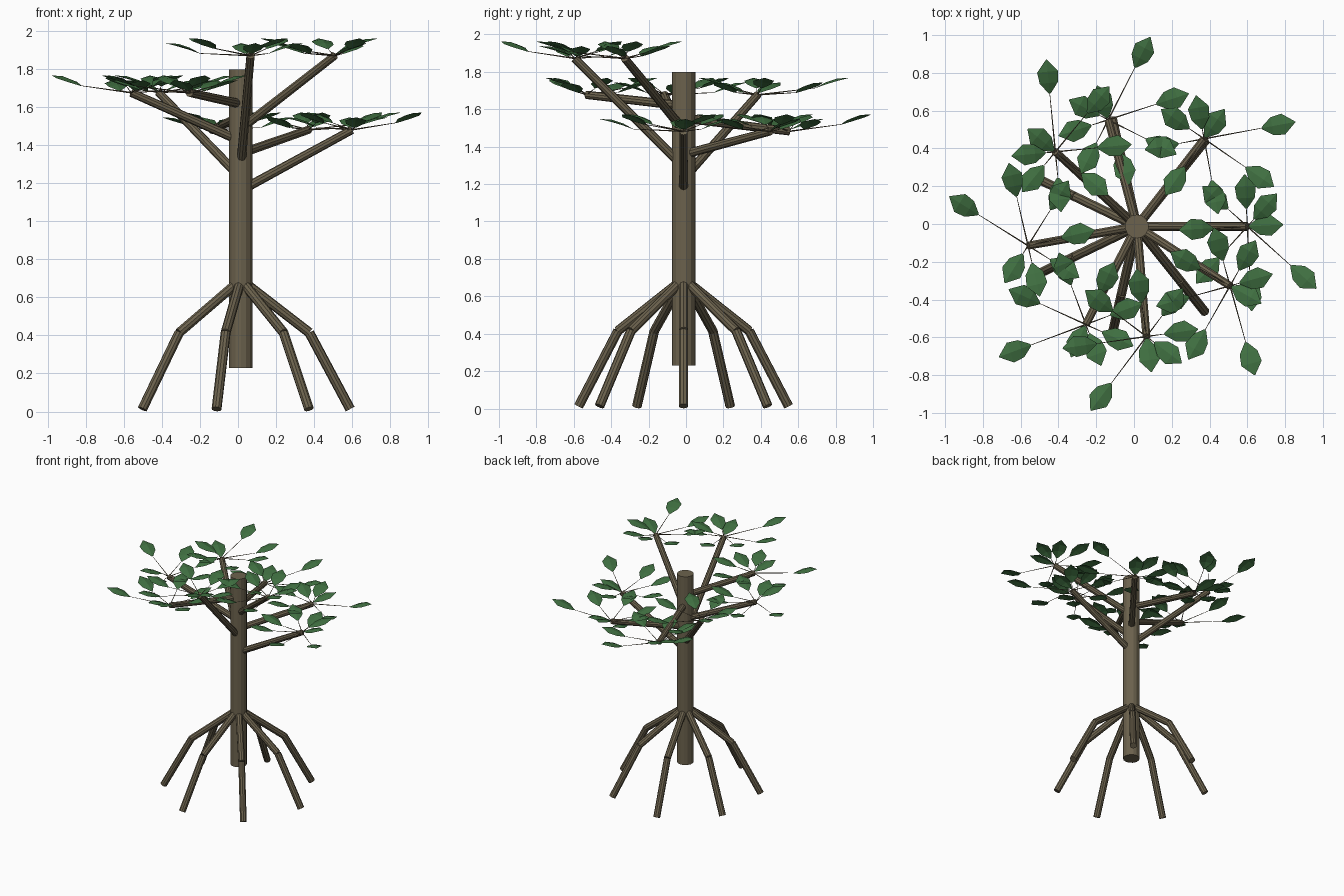
import bpy, bmesh, math
from mathutils import Vector, Matrix

if "Cube" in bpy.data.objects:
    bpy.data.objects.remove(bpy.data.objects["Cube"])

CX, CY = 0.015, -0.013          # trunk axis


def material(name, rgb):
    m = bpy.data.materials.new(name)
    m.diffuse_color = (*rgb, 1)
    m.use_nodes = True
    m.node_tree.nodes["Principled BSDF"].inputs["Base Color"].default_value = m.diffuse_color
    return m


BARK = material("bark brown", (0.150, 0.123, 0.075))
LEAF = material("leaf green", (0.050, 0.158, 0.052))


def add_rod(bm, a, b, r1, r2, sides):
    """Capped tapered rod between two points."""
    a, b = Vector(a), Vector(b)
    d = b - a
    m = Matrix.Translation((a + b) / 2) @ d.to_track_quat('Z', 'Y').to_matrix().to_4x4()
    bmesh.ops.create_cone(bm, cap_ends=True, segments=sides, radius1=r1,
                          radius2=r2, depth=d.length, matrix=m)


def finish(bm, name, mat):
    me = bpy.data.meshes.new(name)
    bm.to_mesh(me)
    bm.free()
    me.materials.append(mat)
    ob = bpy.data.objects.new(name, me)
    bpy.context.collection.objects.link(ob)
    return ob


def polar(radius, angle, z, centre=(CX, CY)):
    return Vector((centre[0] + radius * math.cos(angle),
                   centre[1] + radius * math.sin(angle), z))


# Leaf rows: distance along, half width, midrib height, edge drop
LEAF_ROWS = [(0.0, 0.006, 0.0, 0.001), (0.055, 0.048, 0.030, 0.010),
             (0.115, 0.056, 0.050, 0.012), (0.180, 0.002, 0.054, 0.001)]


def add_leaf(bm, base, angle):
    """Arched leaf sheet folded along its midrib."""
    out = Vector((math.cos(angle), math.sin(angle), 0))
    side = Vector((-out.y, out.x, 0))
    rows = []
    for dist, half, rise, drop in LEAF_ROWS:
        mid = base + out * dist + Vector((0, 0, rise))
        low = Vector((0, 0, -drop))
        rows.append([bm.verts.new(p) for p in
                     (mid - side * half + low, mid, mid + side * half + low)])
    for r0, r1 in zip(rows, rows[1:]):
        for j in range(2):
            bm.faces.new((r0[j], r1[j], r1[j + 1], r0[j + 1]))


# Trunk
bm = bmesh.new()
add_rod(bm, (CX, CY, 0.23), (CX, CY, 1.80), 0.063, 0.063, 14)
finish(bm, "trunk", BARK)

# Seven bent prop roots
for i in range(7):
    a = i * math.tau / 7
    knee = polar(0.36, a, 0.415)
    bm = bmesh.new()
    add_rod(bm, polar(0.03, a, 0.67), knee, 0.026, 0.026, 10)
    add_rod(bm, knee, polar(0.575, a, 0.013), 0.026, 0.026, 10)
    finish(bm, f"prop_root_{i + 1}", BARK)

# Eight branches in a golden angle spiral, each with a whorl of leaves
for i in range(8):
    a = math.radians(137.5 * i)
    tip = polar(0.585, a, 1.482 + 0.195 * (i % 3))
    bm = bmesh.new()
    add_rod(bm, (CX, CY, 1.163 + 0.065 * i), tip, 0.025, 0.022, 10)
    finish(bm, f"branch_{i + 1}", BARK)

    stalks, leaves = bmesh.new(), bmesh.new()
    for k in range(8):
        if i == 4 and k == 0:
            continue                      # this branch shows a bare tip
        la = a + math.radians(45 * k + 3)
        base = polar(0.01 + 0.043 * k, la,
                     tip.z + (0.037 if k % 2 else 0.012), tip)
        add_rod(stalks, tip, base, 0.004, 0.0015, 4)
        add_leaf(leaves, base, la)
    finish(stalks, f"leaf_stalks_{i + 1}", BARK)
    finish(leaves, f"leaves_{i + 1}", LEAF)
